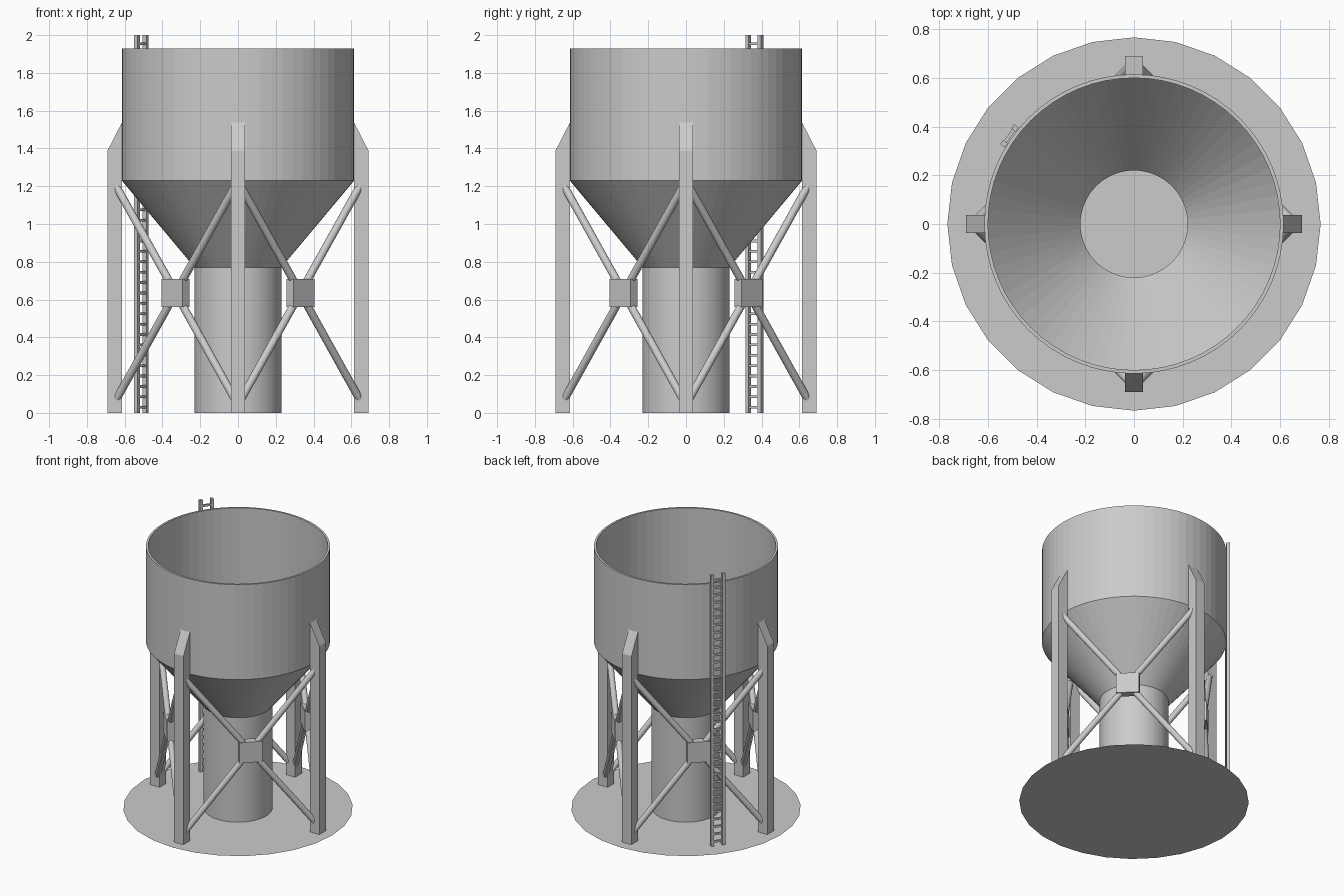
import bpy, bmesh, math
from mathutils import Vector, Matrix

old = bpy.data.objects.get("Cube")
if old:
    bpy.data.objects.remove(old, do_unlink=True)

GREY = (0.6, 0.6, 0.6, 1)
steel = bpy.data.materials.new("plain_grey")
steel.use_nodes = True
steel.diffuse_color = GREY
steel.node_tree.nodes["Principled BSDF"].inputs["Base Color"].default_value = GREY


def finish(name, bm, smooth=False):
    bmesh.ops.recalc_face_normals(bm, faces=bm.faces)
    mesh = bpy.data.meshes.new(name)
    bm.to_mesh(mesh)
    bm.free()
    mesh.materials.append(steel)
    obj = bpy.data.objects.new(name, mesh)
    bpy.context.collection.objects.link(obj)
    if smooth:
        bpy.ops.object.select_all(action="DESELECT")
        obj.select_set(True)
        bpy.context.view_layer.objects.active = obj
        bpy.ops.object.shade_smooth_by_angle(angle=math.radians(30))
    return obj


def add_box(bm, center, size, turn=0):
    matrix = (Matrix.Translation(center) @ Matrix.Rotation(turn, 4, "Z")
              @ Matrix.Diagonal((*size, 1)))
    bmesh.ops.create_cube(bm, size=1, matrix=matrix)


def add_pipe(bm, start, end, radius, sides=16):
    start, end = Vector(start), Vector(end)
    axis = end - start
    matrix = (Matrix.Translation((start + end) / 2)
              @ axis.to_track_quat("Z", "Y").to_matrix().to_4x4())
    bmesh.ops.create_cone(bm, cap_ends=True, segments=sides, radius1=radius,
                          radius2=radius, depth=axis.length, matrix=matrix)


def revolve(name, profile, sides):
    """Turn a closed (radius, height) outline around the z axis."""
    bm = bmesh.new()
    rings = [[bm.verts.new((r * math.cos(math.tau * i / sides),
                            r * math.sin(math.tau * i / sides), z))
              for i in range(sides)] for r, z in profile]
    for a, b in zip(rings, rings[1:] + rings[:1]):
        for i in range(sides):
            j = (i + 1) % sides
            bm.faces.new((a[i], a[j], b[j], b[i]))
    return finish(name, bm)


# Flat ground disc
bm = bmesh.new()
bmesh.ops.create_circle(bm, cap_ends=True, segments=28, radius=0.767)
base = finish("base_disc", bm)
if base.data.polygons[0].normal.z < 0:
    base.data.flip_normals()

# Open tank, conical hopper and hollow outlet column in one wall
revolve("tank_hopper_column",
        [(0.23, 0), (0.23, 0.77), (0.615, 1.23), (0.615, 1.93),
         (0.60, 1.93), (0.60, 1.238), (0.22, 0.778), (0.22, 0)], 64)

# Four legs with sloped tops, cross braces and hub boxes between them
LEG = [(0.613, 0), (0.69, 0), (0.69, 1.39), (0.613, 1.54)]
HUB = Vector((0.33, 0.33, 0.635))
names = ["left", "back", "right", "front"]
corners = ["back_left", "back_right", "front_right", "front_left"]
for k in range(4):
    spin = Matrix.Rotation(k * math.pi / 2, 4, "Z")

    bm = bmesh.new()
    sides = [[bm.verts.new((x, y, z)) for x, z in LEG] for y in (-0.0375, 0.0375)]
    bm.faces.new(sides[0])
    bm.faces.new(sides[1])
    for i in range(4):
        j = (i + 1) % 4
        bm.faces.new((sides[0][i], sides[0][j], sides[1][j], sides[1][i]))
    bm.transform(spin)
    finish(names[k] + "_leg", bm)

    bm = bmesh.new()
    for s in (-1, 1):
        reach = Vector((0.32, -0.32, s * 0.575))
        add_pipe(bm, HUB - reach, HUB + reach, 0.021)
    bm.transform(spin)
    finish(corners[k] + "_braces", bm, smooth=True)

    bm = bmesh.new()
    add_box(bm, HUB, (0.055, 0.155, 0.15), math.pi / 4)
    bm.transform(spin)
    finish(corners[k] + "_hub", bm)

# Ladder against the tank wall, built along +x and turned into place
bm = bmesh.new()
for s in (-1, 1):
    add_box(bm, (0.627, s * 0.0395, 1), (0.023, 0.021, 2))
for i in range(36):
    add_box(bm, (0.627, 0, 0.03 + i * 0.055), (0.014, 0.07, 0.014))
bm.transform(Matrix.Rotation(math.radians(144.7), 4, "Z"))
finish("ladder", bm)
